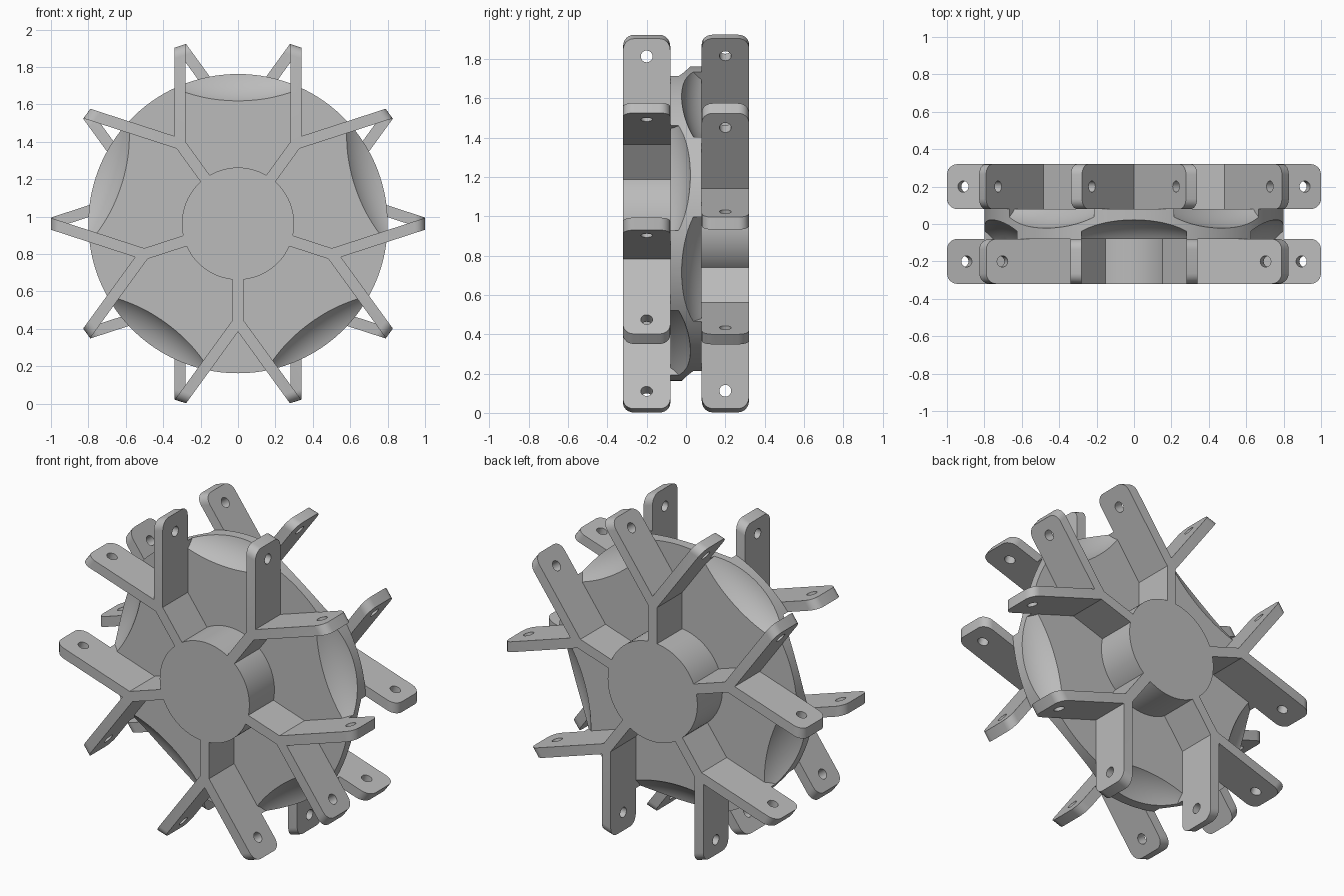
import bpy, bmesh, math
from mathutils import Matrix, Vector

if "Cube" in bpy.data.objects:
    bpy.data.objects.remove(bpy.data.objects["Cube"], do_unlink=True)

CENTRE_Z = 0.9625
DISC_R, DISC_HALF = 0.8, 0.08
HUB_R, HUB_HALF = 0.3, 0.32
TIP_R = 1.0                      # arm tips lie on this circle
SLOT, WALL = 0.28, 0.06          # half gap between brackets, wall thickness
PIN_R, PIN_AT = 0.03, 0.85       # pin holes and their distance from the axle
ROLLER_R = 0.228
RING_Y = 0.2
HALF_STEP = math.radians(36)

grey = bpy.data.materials.new("plain grey")
grey.use_nodes = True
grey.diffuse_color = (0.5, 0.5, 0.5, 1)
grey.node_tree.nodes["Principled BSDF"].inputs["Base Color"].default_value = (0.5, 0.5, 0.5, 1)


def wheel_frame(angle, y=0.0):
    """Local x runs outward, local y along the rim, local z along the axle."""
    c, s = math.cos(angle), math.sin(angle)
    return Matrix(((c, -s, 0, 0), (0, 0, 1, y), (s, c, 0, CENTRE_Z), (0, 0, 0, 1)))


def make_object(name, bm):
    bmesh.ops.recalc_face_normals(bm, faces=bm.faces)
    mesh = bpy.data.meshes.new(name)
    bm.to_mesh(mesh)
    bm.free()
    mesh.materials.append(grey)
    obj = bpy.data.objects.new(name, mesh)
    bpy.context.collection.objects.link(obj)
    return obj


def cut(obj, cutter):
    """Subtract the cutter, keep the result and drop the cutter."""
    mod = obj.modifiers.new("cut", "BOOLEAN")
    mod.operation, mod.solver, mod.object = "DIFFERENCE", "EXACT", cutter
    graph = bpy.context.evaluated_depsgraph_get()
    mesh = bpy.data.meshes.new_from_object(obj.evaluated_get(graph))
    obj.modifiers.clear()
    obj.data = mesh
    bpy.data.objects.remove(cutter, do_unlink=True)


def smooth(obj):
    bpy.ops.object.select_all(action="DESELECT")
    obj.select_set(True)
    bpy.context.view_layer.objects.active = obj
    bpy.ops.object.shade_smooth_by_angle(angle=math.radians(30))


def cylinder(name, radius, half, segments):
    bm = bmesh.new()
    bmesh.ops.create_cone(bm, cap_ends=True, segments=segments, radius1=radius,
                          radius2=radius, depth=2 * half, matrix=wheel_frame(0))
    return make_object(name, bm)


def add_barrel(bm, frame, rings=20, sides=64):
    """Barrel-shaped roller clearance lying along the rim."""
    loops = []
    for i in range(rings + 1):
        s = SLOT * (2 * i / rings - 1)
        r = math.sqrt((PIN_AT + ROLLER_R) ** 2 - s * s) - PIN_AT
        loops.append([bm.verts.new(frame @ Vector((
            PIN_AT + r * math.cos(math.tau * k / sides), s,
            r * math.sin(math.tau * k / sides)))) for k in range(sides)])
    for a, b in zip(loops, loops[1:]):
        for k in range(sides):
            n = (k + 1) % sides
            bm.faces.new((a[k], a[n], b[n], b[k]))
    bm.faces.new(loops[0])
    bm.faces.new(loops[-1])


def arm_point(along, offset, side):
    """Point on an arm, measured along and across the neighbouring roller's line."""
    c, s = math.cos(HALF_STEP), math.sin(HALF_STEP)
    return (along * c + offset * s, side * (along * s - offset * c))


def make_fork(name, frame):
    """Y-shaped bracket: a stem that splits into two arms with rounded, drilled tips."""
    stem = WALL / 2
    outer = SLOT + WALL
    elbow = (stem + SLOT * math.cos(HALF_STEP)) / math.sin(HALF_STEP)
    half = [(HUB_R - 0.01, stem), arm_point(elbow, SLOT, 1),
            arm_point(math.sqrt(TIP_R ** 2 - SLOT ** 2), SLOT, 1),
            arm_point(math.sqrt(TIP_R ** 2 - outer ** 2), outer, 1)]
    outline = half + [(outer / math.sin(HALF_STEP), 0)]
    outline += [(u, -v) for u, v in reversed(half)]

    bm = bmesh.new()
    thick = HUB_HALF - DISC_HALF
    lower = [bm.verts.new((u, v, -thick / 2)) for u, v in outline]
    upper = [bm.verts.new((u, v, thick / 2)) for u, v in outline]
    bm.faces.new(lower)
    bm.faces.new(upper)
    for i in range(len(outline)):
        n = (i + 1) % len(outline)
        bm.faces.new((lower[i], lower[n], upper[n], upper[i]))
    bmesh.ops.recalc_face_normals(bm, faces=bm.faces)
    # round the corners of both tips
    tips = [bm.edges.get((loop[i], loop[i + 1])) for loop in (lower, upper) for i in (2, 5)]
    bmesh.ops.bevel(bm, geom=tips, offset=0.055, segments=6, profile=0.5, affect="EDGES")
    bm.transform(frame)
    fork = make_object(name, bm)

    # pin holes
    pins = bmesh.new()
    for side in (1, -1):
        u, v = arm_point(PIN_AT, SLOT + WALL / 2, side)
        across = Vector((math.sin(HALF_STEP), -side * math.cos(HALF_STEP), 0))
        turn = across.to_track_quat("Z", "Y").to_matrix().to_4x4()
        bmesh.ops.create_cone(pins, cap_ends=True, segments=24, radius1=PIN_R,
                              radius2=PIN_R, depth=WALL * 2,
                              matrix=frame @ Matrix.Translation((u, v, 0)) @ turn)
    cut(fork, make_object("pin_cutter", pins))
    smooth(fork)


# central disc with roller clearances, and the hub
disc = cylinder("disc", DISC_R, DISC_HALF, 160)
clearances = bmesh.new()
rings = (("front", -RING_Y, math.pi / 2), ("back", RING_Y, -math.pi / 2))
for label, y, start in rings:
    for k in range(5):
        add_barrel(clearances, wheel_frame(start + 2 * k * HALF_STEP, y))
cut(disc, make_object("roller_cutter", clearances))
smooth(disc)
smooth(cylinder("hub", HUB_R, HUB_HALF, 96))

# five forked brackets on each face, staggered by half a step
for label, y, start in rings:
    for k in range(5):
        make_fork(f"{label}_fork_{k + 1}", wheel_frame(start + (2 * k + 1) * HALF_STEP, y))
